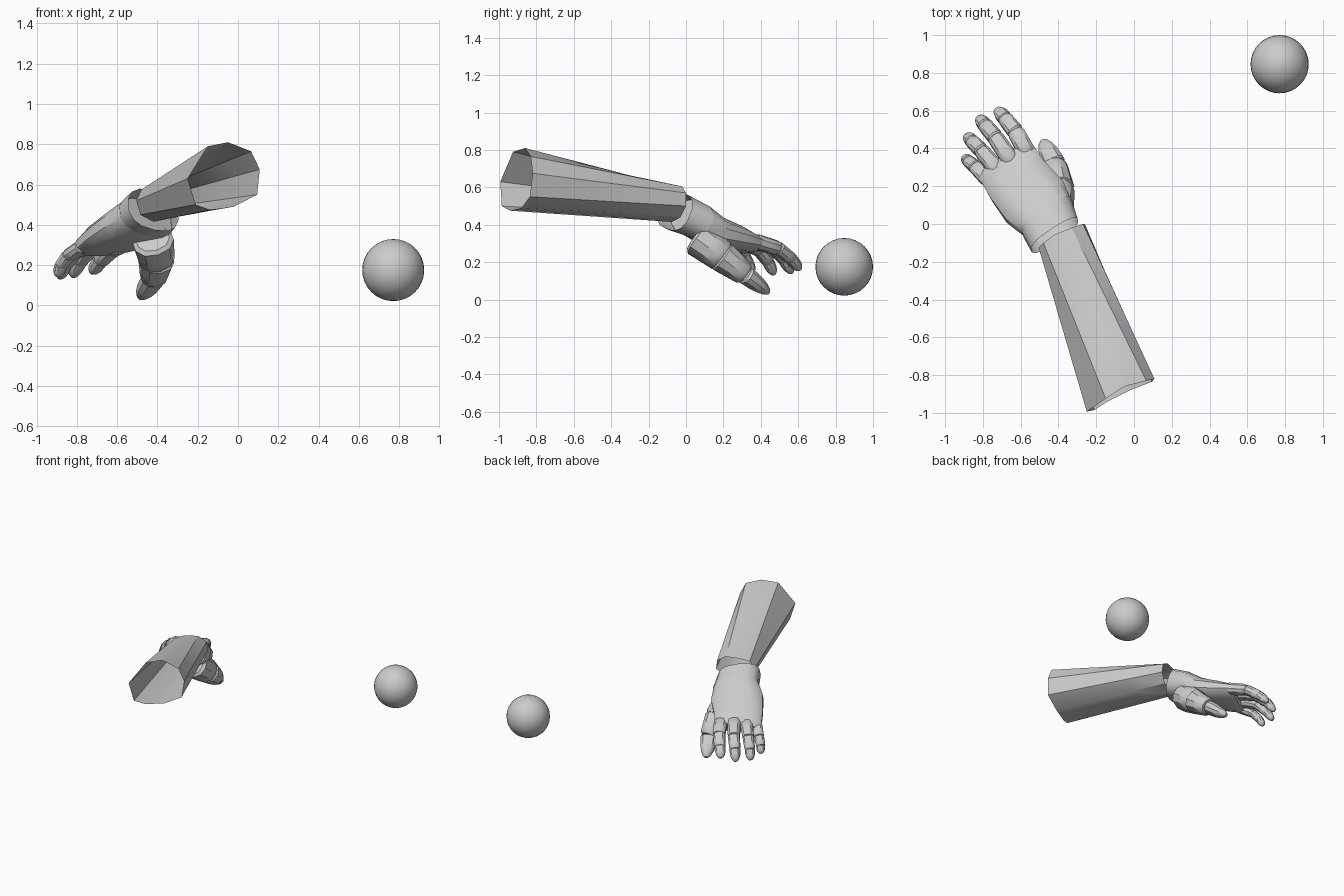
import bpy, bmesh, math
from mathutils import Vector as V

if "Cube" in bpy.data.objects:
    bpy.data.objects.remove(bpy.data.objects["Cube"])


def finish(name, bm, angle=35):
    bmesh.ops.recalc_face_normals(bm, faces=bm.faces)
    me = bpy.data.meshes.new(name)
    bm.to_mesh(me)
    bm.free()
    ob = bpy.data.objects.new(name, me)
    bpy.context.collection.objects.link(ob)
    bpy.ops.object.select_all(action='DESELECT')
    ob.select_set(True)
    bpy.context.view_layer.objects.active = ob
    bpy.ops.object.shade_smooth_by_angle(angle=math.radians(angle))
    return ob


def loft(bm, rings, cap_start=False, cap_end=False):
    loops = [[bm.verts.new(p) for p in r] for r in rings]
    n = len(loops[0])
    for a, b in zip(loops, loops[1:]):
        for i in range(n):
            j = (i + 1) % n
            bm.faces.new((a[i], a[j], b[j], b[i]))
    if cap_start:
        bm.faces.new(loops[0])
    if cap_end:
        bm.faces.new(loops[-1])


def oval(c, u, v, sides, power=2.3):
    """Rounded-box ring around c with half axes u and v."""
    def s(t):
        return math.copysign(abs(t) ** (2 / power), t)
    ring = []
    for i in range(sides):
        a = 2 * math.pi * (i + 0.5) / sides
        ring.append(c + u * s(math.cos(a)) + v * s(math.sin(a)))
    return ring


LATERAL = V((0.88, 0.45, -0.08)).normalized()


def segment(bm, a, b, ra, rb, flat=0.85, tip=False, lateral=LATERAL, sides=10):
    """One finger bone: a short tapered tube with bevelled ends."""
    a, b = V(a), V(b)
    d = (b - a).normalized()
    u = (lateral - d * lateral.dot(d)).normalized()
    v = u.cross(d)
    steps = [(-0.04, 0.8), (0.05, 1), (0.5, 1), (0.92, 1), (1.03, 0.85)]
    if tip:
        steps = [(-0.04, 0.82), (0.05, 1), (0.6, 1), (0.95, 0.86), (1.22, 0.6), (1.35, 0.3)]
    rings = []
    for t, k in steps:
        r = (ra + (rb - ra) * t) * k
        rings.append(oval(a.lerp(b, t), u * r, v * r * flat, sides))
    loft(bm, rings, True, True)


# Ball
bm = bmesh.new()
bmesh.ops.create_uvsphere(bm, u_segments=32, v_segments=16, radius=0.154)
ball = finish("ball", bm)
ball.location = (0.771, 0.846, 0.175)

# Forearm: open nine-sided tube from elbow to wrist
elbow = [(-.15, -.925, .79), (-.05, -.86, .81), (.065, -.83, .765), (.108, -.82, .675), (.095, -.835, .55),
         (-.02, -.88, .49), (-.14, -.94, .475), (-.21, -.985, .50), (-.25, -.993, .63)]
wrist = [(-.48, -.10, .575), (-.42, -.055, .60), (-.33, -.02, .605), (-.27, 0, .57), (-.26, 0, .50),
         (-.31, -.03, .44), (-.42, -.075, .415), (-.485, -.12, .45), (-.505, -.125, .52)]
bm = bmesh.new()
loft(bm, [[V(a).lerp(V(b), t) for a, b in zip(elbow, wrist)] for t in (0, .35, .7, 1)])
finish("forearm", bm, 30)

# Hand cross-sections: little-finger edge, thumb edge, half thickness
sections = [
    ((-.545, -.14, .50), (-.295, .02, .45), .108),
    ((-.59, -.06, .465), (-.33, .135, .40), .10),
    ((-.68, .015, .405), (-.37, .22, .35), .088),
    ((-.76, .13, .345), (-.47, .33, .325), .072),
    ((-.822, .24, .285), (-.525, .41, .305), .052),
    ((-.81, .27, .275), (-.56, .43, .295), .036),
]


def hand_ring(i, scale=1.0, shift=0.0):
    lo, hi, h = sections[i]
    lo, hi = V(lo), V(hi)
    mids = [(V(a) + V(b)) / 2 for a, b, _ in sections]
    d = (mids[min(i + 1, 5)] - mids[max(i - 1, 0)]).normalized()
    u = (hi - lo) / 2
    n = u.cross(d).normalized()
    return oval((lo + hi) / 2 + d * shift, u * scale, n * h * scale, 14, 2.5)


# Wrist cuff, open at the back
bm = bmesh.new()
loft(bm, [hand_ring(0), hand_ring(1)])
finish("wrist_cuff", bm)

# Palm
bm = bmesh.new()
loft(bm, [hand_ring(1, .97, -.01), hand_ring(1, .98, .01)] + [hand_ring(i) for i in range(2, 6)], True, True)
finish("palm", bm)

# Fingers: knuckle, two joints, fingertip, radius
fingers = {
    "index_finger": ([(-.565, .375, .31), (-.628, .49, .275), (-.685, .56, .22), (-.717, .597, .175)], .05),
    "middle_finger": ([(-.65, .335, .32), (-.735, .46, .28), (-.79, .525, .215), (-.815, .555, .16)], .049),
    "ring_finger": ([(-.72, .285, .31), (-.81, .39, .265), (-.86, .44, .2), (-.88, .463, .15)], .046),
    "little_finger": ([(-.775, .235, .29), (-.843, .305, .245), (-.88, .335, .195), (-.892, .35, .155)], .041),
}
for name, (pts, r) in fingers.items():
    bm = bmesh.new()
    for i in range(3):
        segment(bm, pts[i], pts[i + 1], r * (1 - .1 * i), r * (.92 - .1 * i), tip=(i == 2))
    finish(name, bm)

# Thumb: fleshy base, middle bone, tip
bm = bmesh.new()
side = V((0.95, 0.2, 0.2))
segment(bm, (-.425, .06, .33), (-.405, .20, .225), .105, .09, .95, lateral=side)
segment(bm, (-.405, .19, .23), (-.42, .315, .135), .09, .066, .95, lateral=side)
segment(bm, (-.422, .32, .13), (-.468, .41, .06), .062, .05, .8, tip=True, lateral=side)
finish("thumb", bm)
